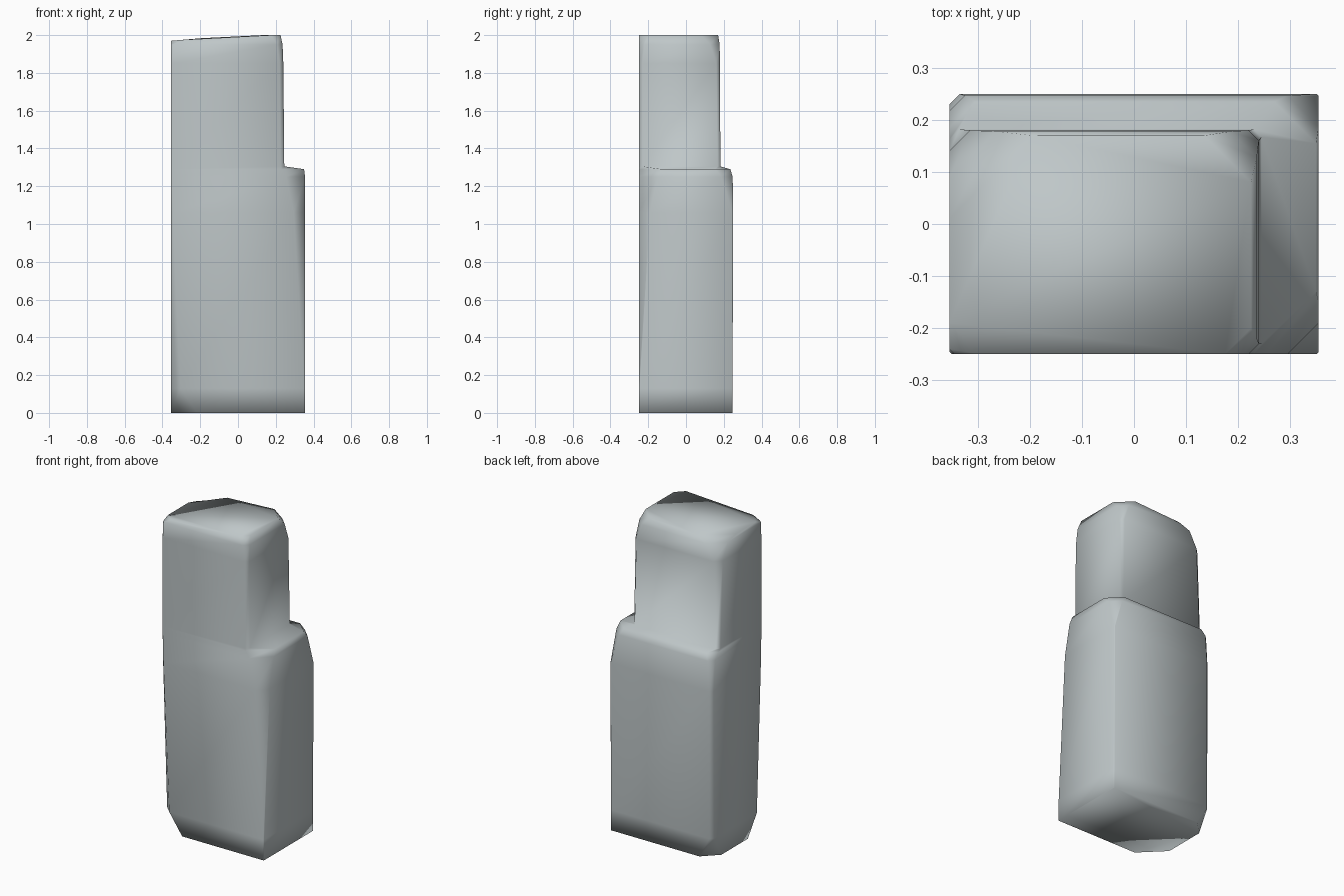
import bpy, bmesh

if "Cube" in bpy.data.objects:
    bpy.data.objects.remove(bpy.data.objects["Cube"])

X0, Y0 = -0.355, -0.25          # shared left and front sides

stone = bpy.data.materials.new("pale grey")
stone.diffuse_color = (0.52, 0.57, 0.58, 1)
stone.use_nodes = True
stone.node_tree.nodes["Principled BSDF"].inputs["Base Color"].default_value = stone.diffuse_color


def ring(bm, z, x1, y1, cuts):
    """Rectangle with four cut corners: front left, front right, back right, back left."""
    a, b, c, d = [max(v, 0.004) for v in cuts]
    pts = [(X0 + a, Y0), (x1 - b, Y0), (x1, Y0 + b), (x1, y1 - c),
           (x1 - c, y1), (X0 + d, y1), (X0, y1 - d), (X0, Y0 + a)]
    out = []
    for x, y in pts:
        # the top sinks a little towards the left
        drop = 0.03 * min(1, max(0, -x / 0.355)) if z > 1.99 else 0
        out.append(bm.verts.new((x, y, z - drop)))
    return out


# height, right side, back side, corner cuts
levels = [
    (0.00, 0.355, 0.245, (0.14, 0.0, 0.0, 0.09)),
    (0.13, 0.355, 0.246, (0.05, 0.0, 0.0, 0.02)),
    (1.06, 0.355, 0.250, (0.01, 0.06, 0.0, 0.02)),
    (1.25, 0.355, 0.247, (0.005, 0.10, 0.06, 0.03)),
    (1.29, 0.350, 0.235, (0.005, 0.12, 0.08, 0.05)),
    (1.305, 0.245, 0.182, (0.005, 0.02, 0.015, 0.02)),
    (1.85, 0.240, 0.180, (0.005, 0.02, 0.02, 0.04)),
    (1.95, 0.236, 0.178, (0.01, 0.03, 0.05, 0.09)),
    (2.00, 0.225, 0.170, (0.06, 0.05, 0.09, 0.16)),
]

# stepped block: a wide lower body and a narrower upper body in one skin
bm = bmesh.new()
rings = [ring(bm, *lv) for lv in levels]
for lo, hi in zip(rings, rings[1:]):
    for i in range(8):
        j = (i + 1) % 8
        bm.faces.new((lo[i], lo[j], hi[j], hi[i]))
bm.faces.new(rings[0][::-1])
bm.faces.new(rings[-1])
for f in bm.faces:
    f.smooth = True
bmesh.ops.recalc_face_normals(bm, faces=bm.faces)
mesh = bpy.data.meshes.new("stepped_block")
bm.to_mesh(mesh)
bm.free()
mesh.materials.append(stone)
block = bpy.data.objects.new("stepped_block", mesh)
bpy.context.collection.objects.link(block)
